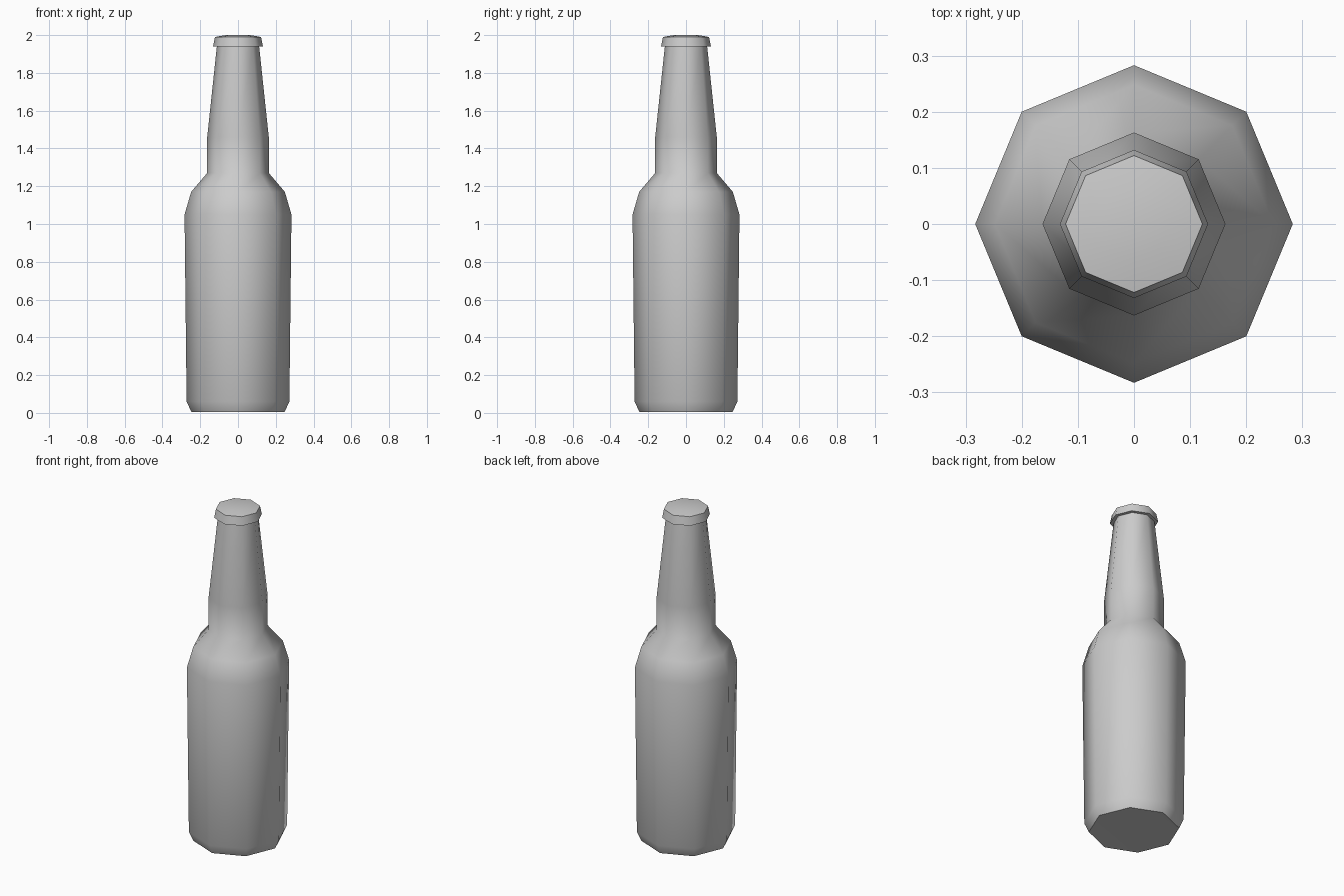
import bpy, bmesh, math

if "Cube" in bpy.data.objects:
    bpy.data.objects.remove(bpy.data.objects["Cube"])

SIDES = 8

def lathe(name, profile, angle):
    """Revolve (radius, z) points into an eight-sided shell; radius 0 closes with a fan."""
    bm = bmesh.new()
    rings = []
    for r, z in profile:
        n = SIDES if r > 0 else 1
        rings.append([bm.verts.new((r * math.cos(2 * math.pi * i / SIDES),
                                    r * math.sin(2 * math.pi * i / SIDES), z)) for i in range(n)])
    for a, b in zip(rings, rings[1:]):
        for i in range(SIDES):
            j = (i + 1) % SIDES
            corners = [a[i % len(a)], a[j % len(a)], b[j % len(b)], b[i % len(b)]]
            bm.faces.new(list(dict.fromkeys(corners)))
    bmesh.ops.recalc_face_normals(bm, faces=bm.faces)
    mesh = bpy.data.meshes.new(name)
    bm.to_mesh(mesh)
    bm.free()
    obj = bpy.data.objects.new(name, mesh)
    bpy.context.collection.objects.link(obj)
    bpy.context.view_layer.objects.active = obj
    obj.select_set(True)
    bpy.ops.object.shade_smooth_by_angle(angle=math.radians(angle))
    obj.select_set(False)
    return obj

# One continuous shell: base, body, shoulder, neck, lip and slightly domed cap
lathe("bottle", [
    (0, 0.01), (0.247, 0.005), (0.272, 0.06),
    (0.283, 1.05), (0.248, 1.17), (0.163, 1.27),
    (0.163, 1.46), (0.112, 1.94),
    (0.132, 1.94), (0.122, 1.99), (0.065, 2.0), (0, 2.0),
], 50)
